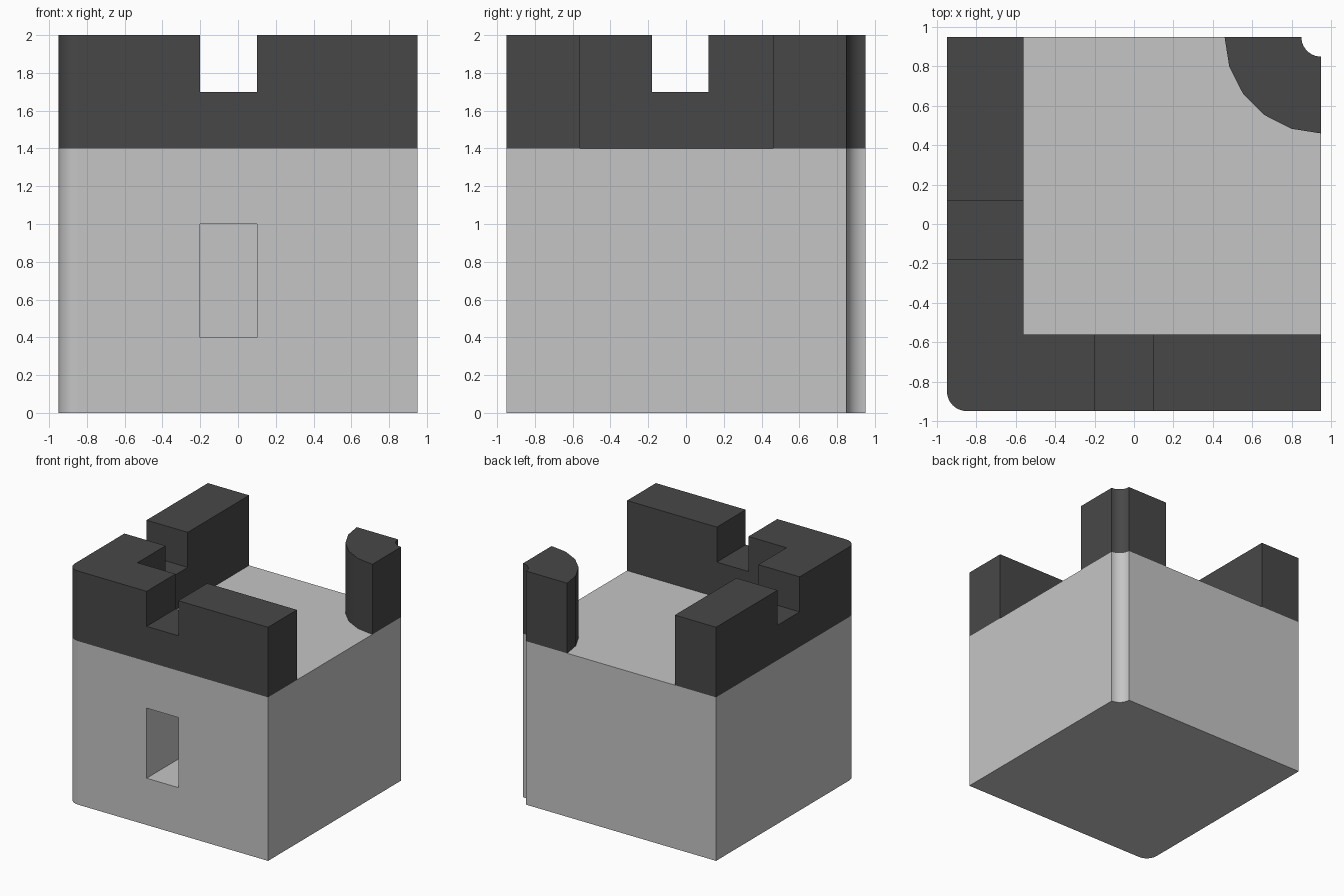
import bpy, bmesh
from math import cos, sin, radians

cube = bpy.data.objects.get("Cube")
if cube:
    bpy.data.objects.remove(cube, do_unlink=True)

H = 0.95        # half width of the tower
INNER = -0.56   # inner face of the parapet walls
DECK = 1.4      # height of the roof deck
R = 0.1         # radius of the rounded and scooped corners


def material(name, value):
    m = bpy.data.materials.new(name)
    m.use_nodes = True
    colour = (value, value, value, 1)
    m.diffuse_color = colour
    m.node_tree.nodes["Principled BSDF"].inputs["Base Color"].default_value = colour
    return m


light_stone = material("light stone", 0.56)
dark_stone = material("dark stone", 0.064)


def arc(cx, cy, r, start, end, steps):
    angles = [radians(start + (end - start) * i / steps) for i in range(steps + 1)]
    return [(cx + r * cos(a), cy + r * sin(a)) for a in angles]


def prism(name, outline, z0, z1, mat):
    """Extrude a flat outline upwards; only the curved sides are smooth."""
    bm = bmesh.new()
    base = bm.faces.new([bm.verts.new((x, y, z0)) for x, y in outline])
    top = bmesh.ops.extrude_face_region(bm, geom=[base], use_keep_orig=True)["geom"]
    bmesh.ops.translate(bm, vec=(0, 0, z1 - z0),
                        verts=[g for g in top if isinstance(g, bmesh.types.BMVert)])
    bmesh.ops.recalc_face_normals(bm, faces=bm.faces)
    bm.normal_update()
    for f in bm.faces:
        f.smooth = max(abs(c) for c in f.normal) < 0.9999
    mesh = bpy.data.meshes.new(name)
    bm.to_mesh(mesh)
    bm.free()
    mesh.materials.append(mat)
    obj = bpy.data.objects.new(name, mesh)
    bpy.context.scene.collection.objects.link(obj)
    return obj


def cut(obj, x0, x1, y0, y1, z0, z1):
    """Cut a box out of a part and keep the finished mesh."""
    box = prism("cutter", [(x0, y0), (x1, y0), (x1, y1), (x0, y1)],
                z0, z1, obj.data.materials[0])
    box.hide_render = True
    mod = obj.modifiers.new("cut", 'BOOLEAN')
    mod.operation = 'DIFFERENCE'
    mod.solver = 'EXACT'
    mod.object = box
    graph = bpy.context.evaluated_depsgraph_get()
    mesh = bpy.data.meshes.new_from_object(obj.evaluated_get(graph))
    obj.modifiers.clear()
    obj.data = mesh
    bpy.data.objects.remove(box, do_unlink=True)


rounded_corner = arc(-H + R, -H + R, R, 180, 270, 10)
scooped_corner = arc(H, H, R, 270, 180, 10)

# Tower block with a deep window in the front
tower = prism("tower_block", rounded_corner + [(H, -H)] + scooped_corner + [(-H, H)],
              0, DECK, light_stone)
cut(tower, -0.2, 0.1, -H - 0.1, -0.45, 0.4, 1.0)

# L-shaped parapet with one gap in each wall
parapet = prism("parapet", rounded_corner + [(H, -H), (H, INNER), (INNER, INNER),
                                            (INNER, H), (-H, H)],
                DECK, 2, dark_stone)
cut(parapet, -0.2, 0.1, -H - 0.1, INNER + 0.1, 1.7, 2.1)
cut(parapet, -H - 0.1, INNER + 0.1, -0.18, 0.12, 1.7, 2.1)

# Quarter-round turret in the back corner
prism("corner_turret", arc(H, H, 0.49, 180, 270, 5) + scooped_corner,
      DECK, 2, dark_stone)
